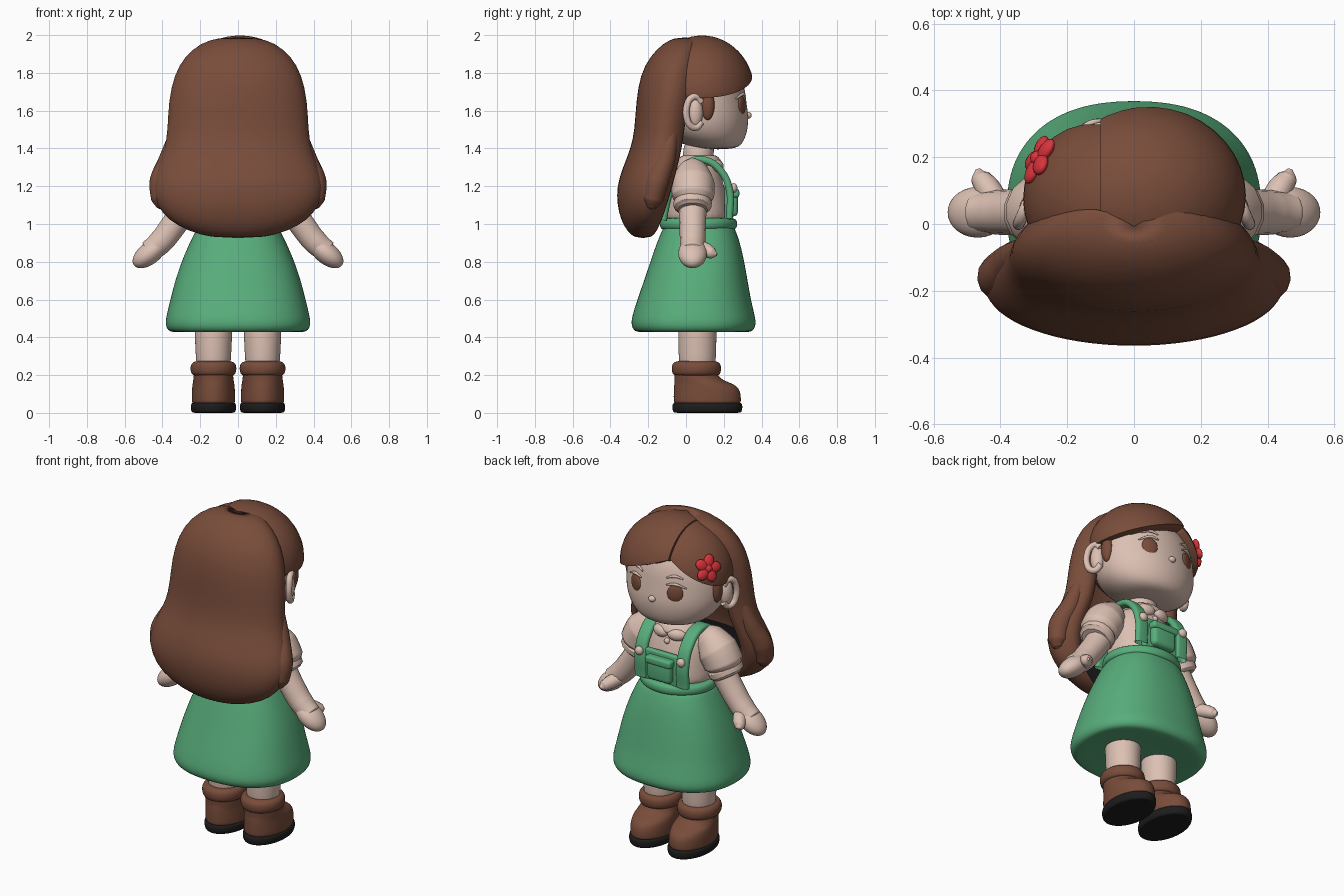
import bpy, bmesh
from math import sin, cos, pi, radians, copysign
from mathutils import Matrix, Vector

cube = bpy.data.objects.get("Cube")
if cube:
    bpy.data.objects.remove(cube, do_unlink=True)


def colour(name, rgb):
    m = bpy.data.materials.new(name)
    m.use_nodes = True
    m.diffuse_color = (*rgb, 1)
    bsdf = m.node_tree.nodes["Principled BSDF"]
    bsdf.inputs["Base Color"].default_value = (*rgb, 1)
    bsdf.inputs["Roughness"].default_value = 0.8
    return m


BROWN = colour("brown", (0.19, 0.073, 0.043))
GREEN = colour("green", (0.098, 0.42, 0.2))
SKIN = colour("skin", (0.72, 0.53, 0.45))
BLACK = colour("black", (0.012, 0.012, 0.013))
RED = colour("red", (0.7, 0.035, 0.045))


def side(sx):
    return "right" if sx > 0 else "left"


def finish(name, bm, *mats, subdiv=0):
    bmesh.ops.recalc_face_normals(bm, faces=bm.faces)
    for f in bm.faces:
        f.smooth = True
    me = bpy.data.meshes.new(name)
    bm.to_mesh(me)
    bm.free()
    for m in mats:
        me.materials.append(m)
    ob = bpy.data.objects.new(name, me)
    bpy.context.collection.objects.link(ob)
    if subdiv:
        s = ob.modifiers.new("Smooth", "SUBSURF")
        s.levels = s.render_levels = subdiv
    return ob


def skin_rings(rings):
    """Bridge closed rings of points and cap both ends."""
    bm = bmesh.new()
    loops = [[bm.verts.new(p) for p in r] for r in rings]
    n = len(loops[0])
    for a, b in zip(loops, loops[1:]):
        for i in range(n):
            bm.faces.new((a[i], a[(i + 1) % n], b[(i + 1) % n], b[i]))
    bm.faces.new(loops[0])
    bm.faces.new(loops[-1])
    return bm


def loft(name, mat, rings, cx=0.0, n=28, square=2.0):
    """Stack of (super)ellipses given as (z, centre y, x radius, y radius)."""
    def unit(v):
        return copysign(abs(v) ** (2 / square), v)
    arc = [2 * pi * i / n for i in range(n)]
    pts = [[(cx + rx * unit(cos(a)), cy + ry * unit(sin(a)), z) for a in arc]
           for z, cy, rx, ry in rings]
    return finish(name, skin_rings(pts), mat, subdiv=2)


def ball(name, mat, at, size, turn=0.0, tilt=0.0):
    bm = bmesh.new()
    m = (Matrix.Translation(at) @ Matrix.Rotation(turn, 4, "Z")
         @ Matrix.Rotation(tilt, 4, "Y") @ Matrix.Diagonal((*size, 1)))
    bmesh.ops.create_uvsphere(bm, u_segments=28, v_segments=18, radius=1, matrix=m)
    return finish(name, bm, mat)


def tube(name, mat, path):
    """Round limb through points (x, y, z, radius)."""
    cu = bpy.data.curves.new(name, "CURVE")
    cu.dimensions, cu.bevel_depth, cu.bevel_resolution = "3D", 1, 5
    cu.use_fill_caps = True
    sp = cu.splines.new("BEZIER")
    sp.bezier_points.add(len(path) - 1)
    for bp, (x, y, z, r) in zip(sp.bezier_points, path):
        bp.co, bp.radius = (x, y, z), r
        bp.handle_left_type = bp.handle_right_type = "AUTO"
    cu.materials.append(mat)
    ob = bpy.data.objects.new(name, cu)
    bpy.context.collection.objects.link(ob)
    return ob


def block(name, mat, at, size, bevel):
    bm = bmesh.new()
    bmesh.ops.create_cube(bm, size=1, matrix=Matrix.Translation(at) @ Matrix.Diagonal((*size, 1)))
    ob = finish(name, bm, mat)
    b = ob.modifiers.new("Bevel", "BEVEL")
    b.width, b.segments = bevel, 4
    return ob


# Head, neck and face
loft("head", SKIN, [(1.395, .17, .12, .08), (1.42, .14, .21, .16), (1.48, .1, .275, .224),
                    (1.56, .09, .302, .245), (1.65, .08, .303, .24), (1.75, .075, .295, .235),
                    (1.85, .08, .22, .18), (1.9, .08, .1, .1)])
loft("neck", SKIN, [(1.28, .06, .09, .085), (1.36, .065, .08, .08), (1.45, .07, .09, .085)])
ball("nose", SKIN, (0, .328, 1.575), (.022, .02, .018))
for sx in (1, -1):
    s = side(sx)
    ball(s + "_eye", BROWN, (sx * .132, .293, 1.626), (.046, .016, .053), -sx * .4)
    tube(s + "_brow", SKIN, [(sx * .08, .305, 1.715, .004), (sx * .125, .29, 1.73, .009),
                             (sx * .17, .267, 1.715, .004)])
    tube(s + "_lash", SKIN, [(sx * .085, .313, 1.677, .004), (sx * .13, .302, 1.687, .009),
                             (sx * .19, .265, 1.662, .004)])
    # Ear: shallow bowl with a rolled rim
    ball(s + "_ear_bowl", SKIN, (sx * .308, .05, 1.59), (.035, .04, .08), sx * .3)
    rim = [(sx * (.325 - .02 * cos(a)), .046 + .045 * cos(a), 1.592 + .082 * sin(a), .018)
           for a in (radians(40 + 40 * k) for k in range(8))]
    tube(s + "_ear_rim", SKIN, rim)
    ball(s + "_sideburn", BROWN, (sx * .292, .115, 1.63), (.028, .036, .08))

# Long back hair: crescent rings given as (z, half width, back y, front y)
HAIR = [(1.988, .1, -.055, .05), (1.96, .195, -.118, .05), (1.89, .283, -.19, .05),
        (1.79, .34, -.243, .045), (1.65, .37, -.265, .03), (1.5, .374, -.272, 0),
        (1.4, .388, -.293, -.01), (1.3, .43, -.335, -.035), (1.2, .462, -.368, -.06),
        (1.1, .435, -.365, -.09), (1.02, .37, -.345, -.12), (.96, .26, -.31, -.15),
        (.925, .13, -.27, -.18)]
SEG = 24
rings = []
for z, w, yb, yf in HAIR:
    yc = (yf + .64 * yb) / 1.64
    arc = [radians(-40 + 260 * i / SEG) for i in range(SEG + 1)]
    outer = [(w * cos(a), yc - (yc - yb) * sin(a), z) for a in arc]
    inner = [(.8 * w * cos(a), yc - .62 * (yc - yb) * sin(a), z) for a in reversed(arc)]
    rings.append(outer + inner)
bm = skin_rings(rings)
bm.verts.index_update()
for f in bm.faces:
    # Dark lining behind the shoulders
    lining = len(f.verts) == 4 and all(v.index % (2 * SEG + 2) > SEG for v in f.verts)
    f.material_index = int(lining and 1.0 < f.calc_center_median().z < 1.2)
finish("back_hair", bm, BROWN, BLACK, subdiv=1)
ball("crown_hair", BROWN, (0, -.02, 1.72), (.29, .2, .264))
for sx in (1, -1):
    tube(side(sx) + "_hair_lock", BROWN,
         [(sx * .32, -.07, 1.52, .03), (sx * .365, -.11, 1.34, .055), (sx * .405, -.155, 1.22, .064),
          (sx * .405, -.175, 1.13, .055), (sx * .4, -.18, 1.09, .03), (sx * .398, -.18, 1.075, .004)])


# Fringe: two shells cut at the parting and along a slanting hem
def fringe(name, at, size, sx, slope):
    bm = bmesh.new()
    m = Matrix.Translation(at) @ Matrix.Diagonal((*size, 1))
    bmesh.ops.create_uvsphere(bm, u_segments=40, v_segments=28, radius=1, matrix=m)
    part = Vector((-.1, .3, 1.832))
    for normal in (Vector((-sx, 0, 0)), Vector((-sx * slope, 0, -1))):
        bmesh.ops.bisect_plane(bm, geom=bm.verts[:] + bm.edges[:] + bm.faces[:],
                               plane_co=part, plane_no=normal, clear_outer=True)
    ob = finish(name, bm, BROWN)
    s = ob.modifiers.new("Thickness", "SOLIDIFY")
    s.thickness, s.offset = .06, -1
    b = ob.modifiers.new("Round", "BEVEL")
    b.width, b.segments, b.limit_method, b.angle_limit = .02, 3, "ANGLE", radians(50)


fringe("right_fringe", (.01, .085, 1.7), (.325, .277, .298), 1, .38)
fringe("left_fringe", (-.02, .075, 1.69), (.312, .267, .292), -1, .74)

# Flower hair clip
face = Vector((-.85, .42, .32)).to_track_quat("Z", "Y").to_matrix().to_4x4()
place = Matrix.Translation((-.285, .195, 1.785)) @ face
bm = bmesh.new()
for k in range(6):
    a = 2 * pi * k / 5
    off = (.04 * cos(a), .04 * sin(a), 0) if k < 5 else (0, 0, .008)
    size = (.042, .032, .018) if k < 5 else (.022, .022, .018)
    local = Matrix.Translation(off) @ Matrix.Rotation(a, 4, "Z") @ Matrix.Diagonal((*size, 1))
    bmesh.ops.create_uvsphere(bm, u_segments=16, v_segments=10, radius=1, matrix=place @ local)
finish("flower_clip", bm, RED)

# Blouse with a scalloped collar
loft("blouse", SKIN, [(.98, .06, .21, .175), (1.08, .058, .2, .165), (1.18, .055, .195, .155),
                      (1.28, .05, .18, .13), (1.35, .06, .1, .09), (1.36, .06, .07, .07)])
loft("collar", SKIN, [(1.3, .07, .13, .115), (1.32, .07, .145, .125), (1.345, .07, .12, .11),
                      (1.37, .07, .09, .09)])
for sx in (1, -1):
    ball(side(sx) + "_collar_lobe", SKIN, (sx * .055, .165, 1.305), (.055, .032, .035), -sx * .3)
ball("blouse_button", SKIN, (0, .18, 1.26), (.018, .018, .018))

# Pinafore skirt, waistband, bib and pocket
loft("skirt", GREEN, [(.438, .04, .2, .17), (.424, .04, .345, .29), (.436, .04, .375, .32),
                      (.472, .04, .388, .334), (.52, .04, .38, .325), (.6, .043, .36, .302),
                      (.7, .052, .335, .276), (.8, .06, .301, .25), (.9, .066, .258, .222),
                      (.97, .068, .222, .194), (1.0, .068, .2, .18)], square=2.35)
loft("waistband", GREEN, [(.965, .066, .2, .18), (.975, .066, .225, .202), (1.0, .066, .232, .208),
                          (1.025, .066, .225, .202), (1.035, .066, .2, .18)])
block("bib", GREEN, (0, .222, 1.115), (.25, .035, .19), .012)
block("pocket", GREEN, (0, .245, 1.105), (.16, .06, .13), .025)
block("pocket_flap", GREEN, (0, .252, 1.163), (.175, .06, .045), .014)

# Shoulder straps, drawn in the y-z plane and widened along x
STRAP = [(.23, 1.03), (.23, 1.18), (.185, 1.28), (.1, 1.338), (.02, 1.328),
         (-.055, 1.25), (-.1, 1.12), (-.12, 1.02)]
for sx in (1, -1):
    s = side(sx)
    cu = bpy.data.curves.new(s + "_strap", "CURVE")
    cu.dimensions, cu.extrude, cu.bevel_depth, cu.bevel_resolution = "2D", .021, .019, 3
    sp = cu.splines.new("BEZIER")
    sp.bezier_points.add(len(STRAP) - 1)
    for bp, (y, z) in zip(sp.bezier_points, STRAP):
        bp.co = (y, z, 0)
        bp.handle_left_type = bp.handle_right_type = "AUTO"
    cu.materials.append(GREEN)
    ob = bpy.data.objects.new(s + "_strap", cu)
    ob.matrix_world = Matrix(((0, 0, 1, sx * .142), (1, 0, 0, 0), (0, 1, 0, 0), (0, 0, 0, 1)))
    bpy.context.collection.objects.link(ob)
    ball(s + "_strap_button", SKIN, (sx * .142, .252, 1.19), (.026, .02, .026))

    # Puffed sleeve, cuff, arm and mitten hand
    tube(s + "_sleeve", SKIN, [(sx * .13, .035, 1.3, .04), (sx * .18, .035, 1.275, .085),
                               (sx * .24, .037, 1.215, .115), (sx * .283, .037, 1.145, .112),
                               (sx * .3, .035, 1.1, .07)])
    tube(s + "_cuff", SKIN, [(sx * .282, .035, 1.13, .085), (sx * .29, .035, 1.115, .102),
                             (sx * .302, .035, 1.09, .1), (sx * .31, .035, 1.075, .08)])
    tube(s + "_arm", SKIN, [(sx * .27, .035, 1.1, .075), (sx * .34, .035, .995, .07),
                            (sx * .41, .035, .905, .067), (sx * .47, .035, .855, .06),
                            (sx * .485, .035, .845, .04)])
    ball(s + "_hand", SKIN, (sx * .468, .035, .845), (.105, .076, .058), 0, sx * radians(38))
    tube(s + "_thumb", SKIN, [(sx * .41, .06, .88, .04), (sx * .44, .11, .86, .038),
                              (sx * .46, .14, .845, .03), (sx * .468, .163, .838, .008)])

    # Leg and boot
    x = sx * .13
    loft(s + "_leg", SKIN, [(.2, .06, .088, .092), (.3, .06, .094, .1), (.42, .06, .1, .102),
                            (.5, .06, .1, .1)], x)
    loft(s + "_boot", BROWN, [(.04, .113, .112, .175), (.06, .113, .115, .18),
                              (.115, .112, .115, .178), (.15, .1, .112, .164), (.17, .07, .108, .13),
                              (.2, .051, .104, .113), (.24, .051, .104, .113)], x)
    loft(s + "_boot_cuff", BROWN, [(.192, .055, .098, .11), (.205, .055, .118, .128),
                                   (.235, .055, .124, .133), (.264, .055, .118, .128),
                                   (.278, .055, .09, .1)], x)
    loft(s + "_sole", BLACK, [(0, .113, .1, .165), (.001, .113, .117, .183), (.03, .113, .122, .188),
                              (.052, .113, .119, .185), (.056, .113, .1, .165)], x)
